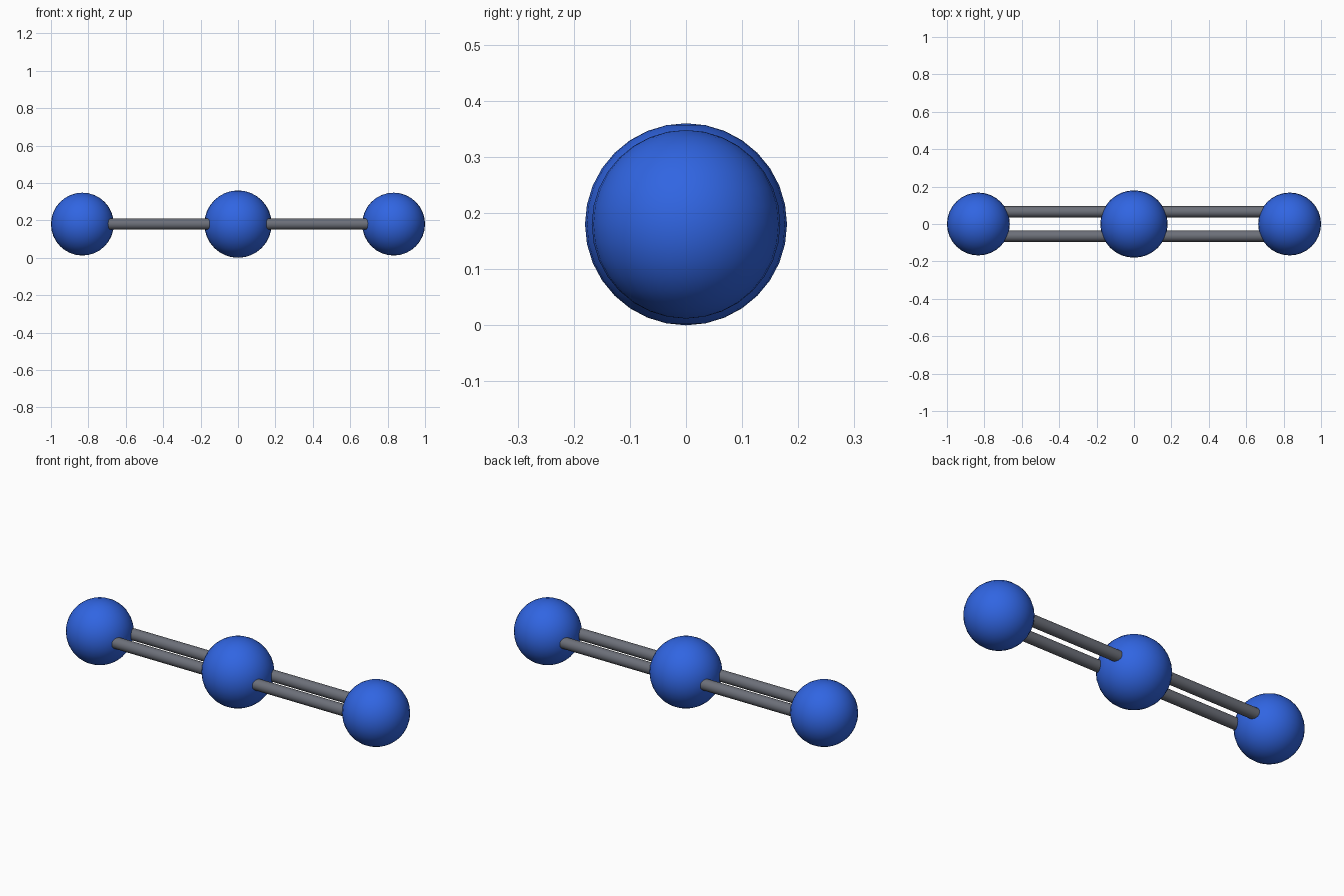
import bpy
from mathutils import Vector

cube = bpy.data.objects.get("Cube")
if cube:
    bpy.data.objects.remove(cube, do_unlink=True)


def make_material(name, color):
    mat = bpy.data.materials.new(name)
    mat.use_nodes = True
    mat.diffuse_color = color
    mat.node_tree.nodes["Principled BSDF"].inputs["Base Color"].default_value = color
    return mat


blue = make_material("blue", (0.03, 0.13, 0.76, 1))
grey = make_material("grey", (0.15, 0.16, 0.19, 1))

CENTRE_Z = 0.18
END_X = 0.832


def finish(name, mat):
    obj = bpy.context.object
    obj.name = name
    obj.data.materials.append(mat)
    bpy.ops.object.shade_smooth_by_angle()


def ball(name, x, radius):
    bpy.ops.mesh.primitive_uv_sphere_add(
        segments=32, ring_count=16, radius=radius, location=(x, 0, CENTRE_Z))
    finish(name, blue)


def rod(name, start, end, radius=0.03):
    start, end = Vector(start), Vector(end)
    axis = end - start
    bpy.ops.mesh.primitive_cylinder_add(
        vertices=24, radius=radius, depth=axis.length, location=(start + end) / 2,
        rotation=axis.to_track_quat("Z", "Y").to_euler())
    finish(name, grey)


# Large middle ball, with a smaller ball and a pair of rods on each side
ball("middle_ball", 0, 0.18)
for side, sx in (("left", 1), ("right", -1)):
    ball(f"{side}_ball", sx * END_X, 0.168)
    for place, y in (("front", -0.065), ("back", 0.065)):
        rod(f"{side}_{place}_rod", (0, y, CENTRE_Z), (sx * END_X, y, CENTRE_Z))
